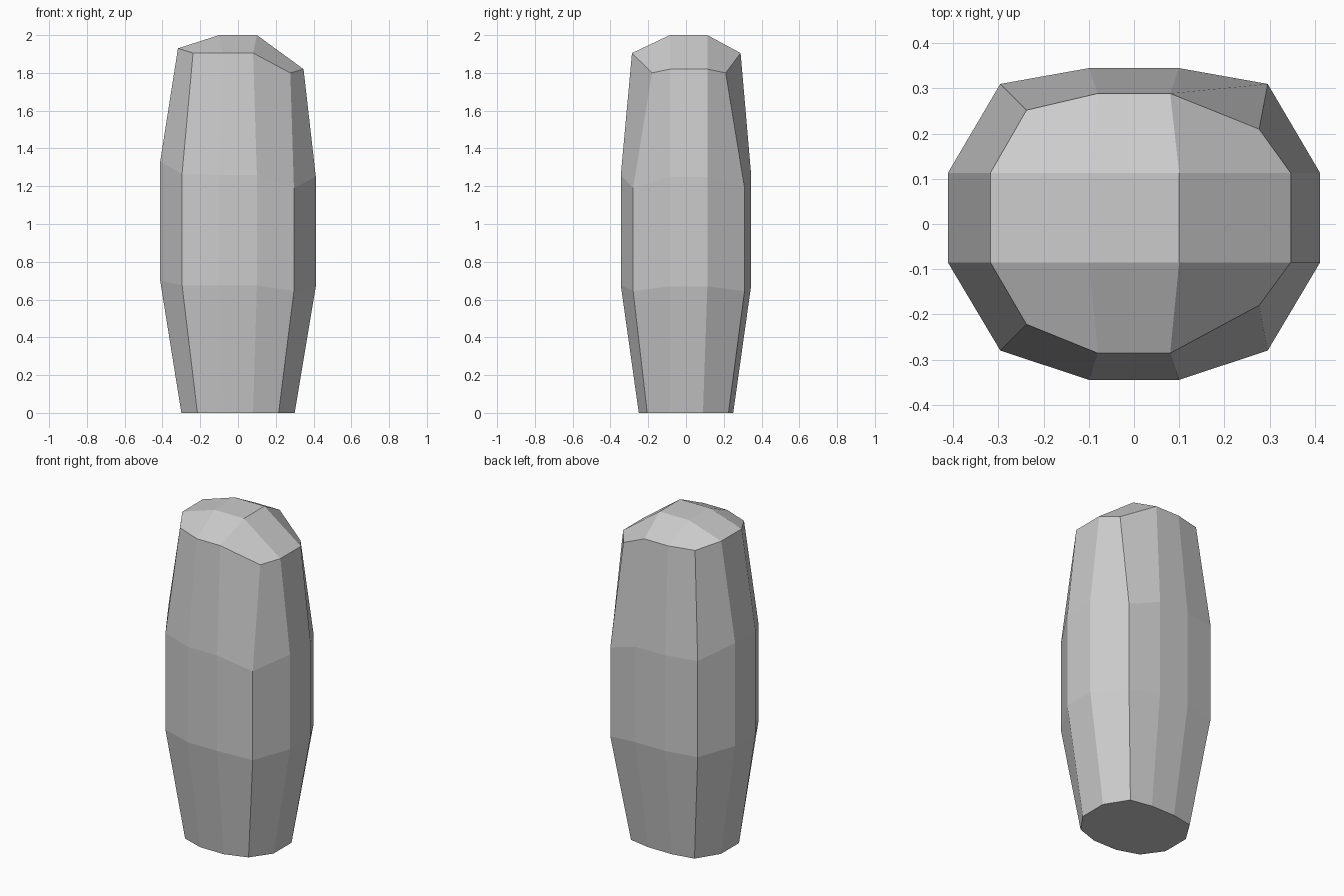
import bpy, bmesh

if "Cube" in bpy.data.objects:
    bpy.data.objects.remove(bpy.data.objects["Cube"])

YF, YB = -0.085, 0.113   # front and back grid lines of the side strips


def ring(bm, mid, left, right, strip=(YF, YB)):
    """12-sided ring. mid = half width, front y, back y, z.
    left/right = corner x, corner front y, corner back y, corner z, side x, side z."""
    hx, yf, yb, z = mid
    sf, sb = strip
    lx, lf, lb, lz, sx, sz = left
    rx, rf, rb, rz, tx, tz = right
    pts = [(-hx, yf, z), (hx, yf, z), (rx, rf, rz), (tx, sf, tz),
           (tx, sb, tz), (rx, rb, rz), (hx, yb, z), (-hx, yb, z),
           (lx, lb, lz), (sx, sb, sz), (sx, sf, sz), (lx, lf, lz)]
    return [bm.verts.new(p) for p in pts]


bm = bmesh.new()

# Foot, lower belly, upper belly and top rim
rings = [
    ring(bm, (0.08, -0.25, 0.25, 0), (-0.215, -0.205, 0.225, 0, -0.3, 0),
         (0.215, -0.205, 0.225, 0, 0.3, 0), (-0.085, 0.09)),
    ring(bm, (0.1, -0.345, 0.345, 0.675), (-0.296, -0.28, 0.31, 0.675, -0.412, 0.7),
         (0.296, -0.28, 0.31, 0.645, 0.412, 0.67)),
    ring(bm, (0.1, -0.345, 0.345, 1.26), (-0.296, -0.28, 0.31, 1.265, -0.412, 1.33),
         (0.296, -0.28, 0.31, 1.19, 0.412, 1.25)),
    ring(bm, (0.08, -0.286, 0.289, 1.905), (-0.238, -0.222, 0.252, 1.905, -0.318, 1.93),
         (0.277, -0.18, 0.21, 1.8, 0.347, 1.82)),
]

# Side walls
for low, high in zip(rings, rings[1:]):
    for i in range(12):
        j = (i + 1) % 12
        bm.faces.new((low[i], low[j], high[j], high[i]))

# Flat base
bm.faces.new(rings[0][::-1])

# Domed cap: raised centre square joined to the rim
centre = [bm.verts.new((x, y, 2)) for x, y in
          ((-0.1, YF), (0.1, YF), (0.1, YB), (-0.1, YB))]
bm.faces.new(centre)
rim = rings[3]
for k in range(4):
    a, b = centre[k], centre[(k + 1) % 4]
    i = 3 * k
    bm.faces.new((rim[i], rim[i + 1], b, a))
    bm.faces.new((rim[i + 1], rim[i + 2], rim[(i + 3) % 12], b))

bmesh.ops.recalc_face_normals(bm, faces=bm.faces)
mesh = bpy.data.meshes.new("faceted_pillar")
bm.to_mesh(mesh)
bm.free()
bpy.context.collection.objects.link(bpy.data.objects.new("faceted_pillar", mesh))
